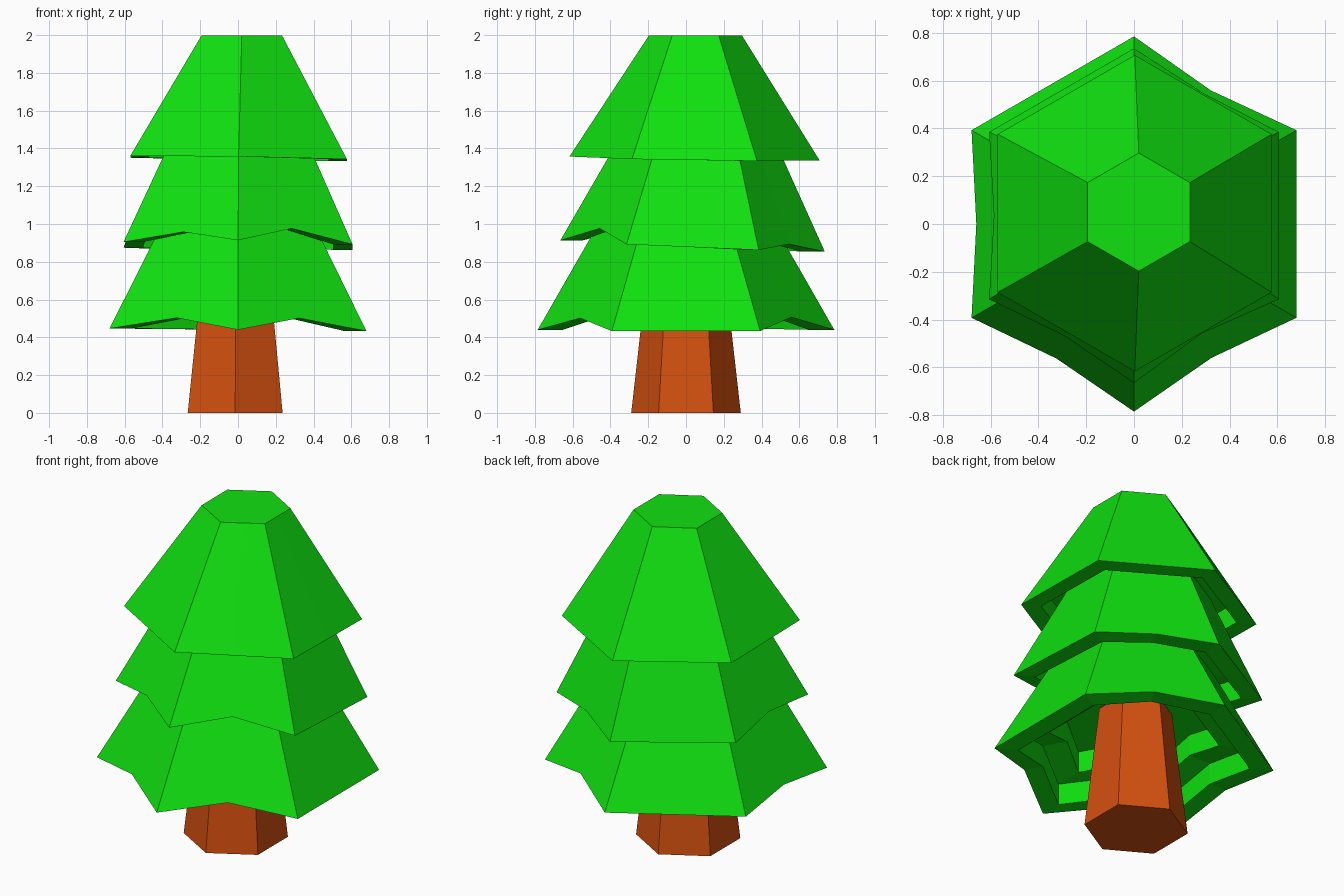
import bpy, bmesh, math
from mathutils import Vector

if "Cube" in bpy.data.objects:
    bpy.data.objects.remove(bpy.data.objects["Cube"], do_unlink=True)


def make_material(name, color):
    mat = bpy.data.materials.new(name)
    mat.use_nodes = True
    mat.diffuse_color = color
    mat.node_tree.nodes["Principled BSDF"].inputs["Base Color"].default_value = color
    return mat


leaf_green = make_material("leaf green", (0.005, 0.75, 0.005, 1))
bark_brown = make_material("bark brown", (0.66, 0.08, 0.005, 1))


def hexagon(center, radius):
    """Six corners, the first one pointing to the back."""
    return [Vector(center) + radius * Vector((-math.sin(a), math.cos(a), 0))
            for a in (i * math.tau / 6 for i in range(6))]


def with_middles(corners, lifts, pull=0.0):
    """Add a lifted point in the middle of each hexagon side."""
    center = sum(corners, Vector()) / 6
    ring = []
    for i, corner in enumerate(corners):
        mid = (corner + corners[(i + 1) % 6]) / 2
        inward = (center - mid).normalized()
        mid += inward * lifts[i] * pull
        mid.z += lifts[i]
        ring += [corner, mid]
    return ring


def loft(name, rings, mat):
    """Join rings of equal length into one closed flat-shaded body."""
    bm = bmesh.new()
    loops = [[bm.verts.new(p) for p in ring] for ring in rings]
    n = len(loops[0])
    for low, high in zip(loops, loops[1:]):
        for i in range(n):
            j = (i + 1) % n
            bm.faces.new((low[i], low[j], high[j], high[i]))
    bm.faces.new(loops[0][::-1])
    bm.faces.new(loops[-1])
    bmesh.ops.recalc_face_normals(bm, faces=bm.faces)
    mesh = bpy.data.meshes.new(name)
    bm.to_mesh(mesh)
    bm.free()
    mesh.materials.append(mat)
    obj = bpy.data.objects.new(name, mesh)
    bpy.context.collection.objects.link(obj)
    return obj


def tier(name, base, radius, tilt, lifts, top, top_radius):
    """Skirt of branches with a stepped hollow underneath."""
    corners = hexagon(base, radius)
    for c in corners:
        c.z += tilt[0] * c.x + tilt[1] * c.y
    rim = with_middles(corners, lifts, 0.5)
    middle = Vector(base)

    def step(scale, rise):
        return [Vector((middle.x + (p.x - middle.x) * scale,
                        middle.y + (p.y - middle.y) * scale,
                        p.z + rise)) for p in rim]

    # Inner ceiling, two steps down to the rim, then the outer slope
    rings = [step(0.61, 0.26), step(0.61, 0.13), step(0.83, 0.13), step(0.83, 0), rim,
             with_middles(hexagon(top, top_radius), [0] * 6)]
    loft(name, rings, leaf_green)


# Trunk
loft("trunk", [hexagon((-0.015, 0, 0), 0.29), hexagon((-0.012, 0, 0.75), 0.205)], bark_brown)

# Branch tiers, lifts run from the back left side round to the back right
tier("lower_branches", (0, 0, 0.44), 0.785, (-0.01, 0),
     (0, 0.04, 0.06, 0.065, 0, 0.07), (0, 0, 1.06), 0.43)
tier("middle_branches", (0, 0.035, 0.885), 0.7, (-0.01, -0.043),
     (0, 0.04, 0.05, 0.075, 0, 0.035), (0.005, 0.06, 1.52), 0.375)
tier("upper_branches", (0.003, 0.045, 1.348), 0.662, (-0.015, -0.015),
     (0, 0, 0, 0, 0, 0), (0.02, 0.05, 1.997), 0.247)
